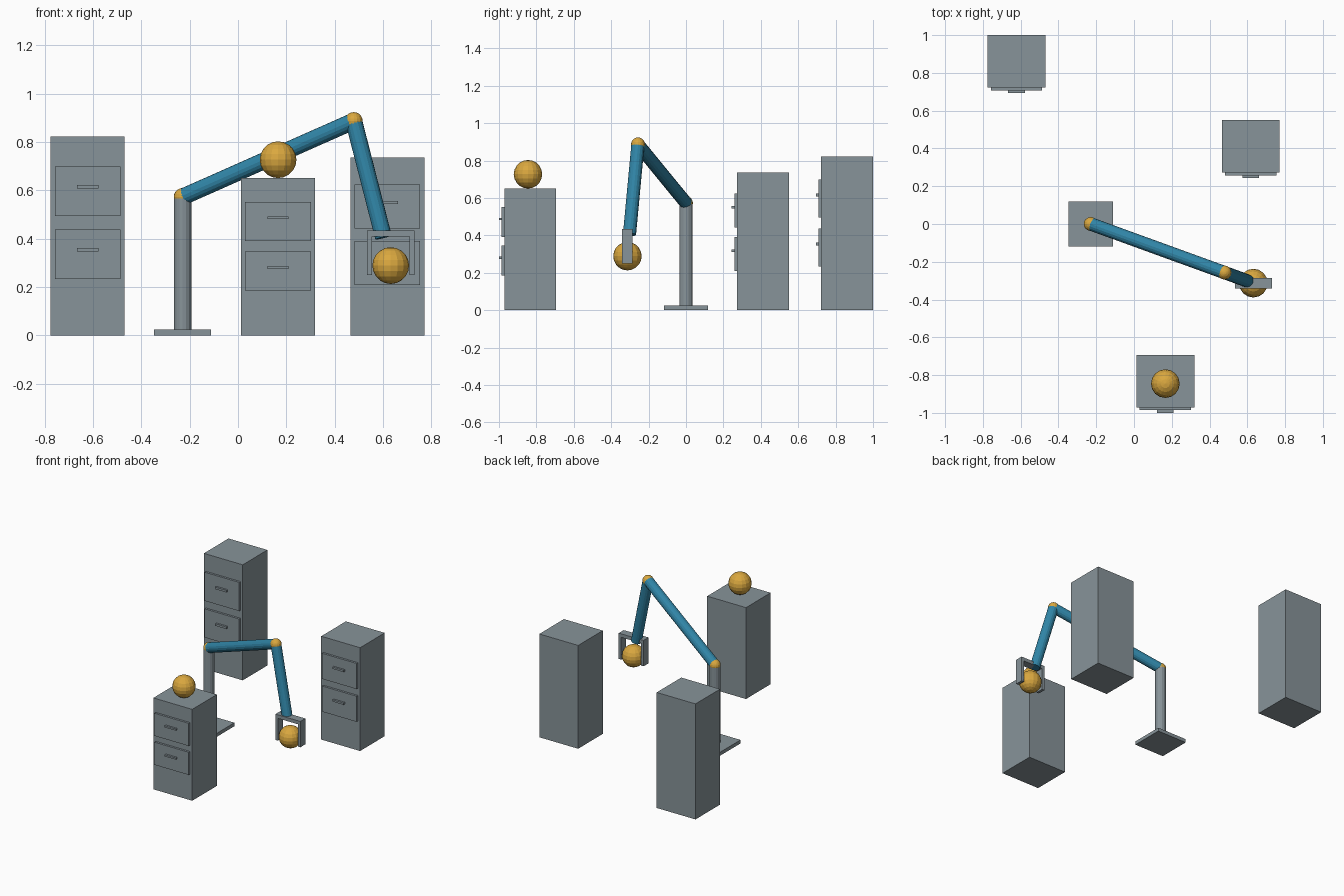
import bpy, bmesh
from mathutils import Vector, Matrix

if "Cube" in bpy.data.objects:
    bpy.data.objects.remove(bpy.data.objects["Cube"])


def material(name, rgb):
    m = bpy.data.materials.new(name)
    m.diffuse_color = (*rgb, 1)
    m.use_nodes = True
    m.node_tree.nodes["Principled BSDF"].inputs["Base Color"].default_value = m.diffuse_color
    return m


GREY = material("steel grey", (0.245, 0.295, 0.32))
BLUE = material("arm blue", (0.03, 0.235, 0.385))
GOLD = material("ball gold", (0.70, 0.39, 0.05))


def finish(bm, name, mat):
    mesh = bpy.data.meshes.new(name)
    bm.to_mesh(mesh)
    bm.free()
    mesh.materials.append(mat)
    ob = bpy.data.objects.new(name, mesh)
    bpy.context.collection.objects.link(ob)
    return ob


def box(name, x, y, z, mat=GREY):
    """Box from (min, max) pairs."""
    lo, hi = Vector((x[0], y[0], z[0])), Vector((x[1], y[1], z[1]))
    bm = bmesh.new()
    bmesh.ops.create_cube(bm, size=1, matrix=Matrix.Translation((lo + hi) / 2) @ Matrix.Diagonal((*(hi - lo), 1)))
    return finish(bm, name, mat)


def rod(name, a, b, r, mat):
    """Cylinder from point a to point b."""
    a, b = Vector(a), Vector(b)
    d = b - a
    turn = d.to_track_quat('Z', 'Y').to_matrix().to_4x4()
    bm = bmesh.new()
    bmesh.ops.create_cone(bm, cap_ends=True, segments=16, radius1=r, radius2=r, depth=d.length,
                          matrix=Matrix.Translation((a + b) / 2) @ turn)
    return finish(bm, name, mat)


def ball(name, c, r):
    bm = bmesh.new()
    bmesh.ops.create_uvsphere(bm, u_segments=16, v_segments=10, radius=r, matrix=Matrix.Translation(c))
    return finish(bm, name, GOLD)


def cabinet(name, cx, front, h):
    """Two-drawer cabinet; drawer sizes scale with its height."""
    box(name + "_body", (cx - 0.153, cx + 0.153), (front, front + 0.277), (0, h))
    for label, mid in (("lower", 0.408), ("upper", 0.725)):
        zc = mid * h
        box(f"{name}_{label}_drawer", (cx - 0.136, cx + 0.136), (front - 0.015, front),
            (zc - 0.124 * h, zc + 0.124 * h))
        zh = zc + 0.023 * h
        box(f"{name}_{label}_handle", (cx - 0.044, cx + 0.044), (front - 0.029, front - 0.015),
            (zh - 0.009 * h, zh + 0.009 * h))


# Cabinets
cabinet("back_cabinet", -0.622, 0.723, 0.823)
cabinet("right_cabinet", 0.618, 0.273, 0.736)
cabinet("front_cabinet", 0.166, -0.971, 0.651)
ball("resting_ball", (0.166, -0.845, 0.727), 0.076)

# Robot arm: base, column, two links and joints
shoulder = Vector((-0.229, 0, 0.573))
elbow = Vector((0.479, -0.257, 0.887))
grip = Vector((0.632, -0.313, 0.289))
box("base_plate", (-0.347, -0.111), (-0.118, 0.118), (0, 0.025))
rod("column", (-0.229, 0, 0.02), shoulder, 0.036, GREY)
rod("upper_arm", shoulder, elbow, 0.035, BLUE)
rod("forearm", elbow, elbow.lerp(grip, 0.805), 0.035, BLUE)
ball("shoulder_joint", shoulder, 0.037)
ball("elbow_joint", elbow, 0.037)

# Gripper holding a ball
gx, gy = grip.x, (grip.y - 0.028, grip.y + 0.028)
box("gripper_bar", (gx - 0.098, gx + 0.098), gy, (0.409, 0.434))
for side, s in (("left", -1), ("right", 1)):
    c = gx + s * 0.088
    box(side + "_gripper_finger", (c - 0.01, c + 0.01), gy, (0.25, 0.409))
ball("held_ball", grip, 0.076)
